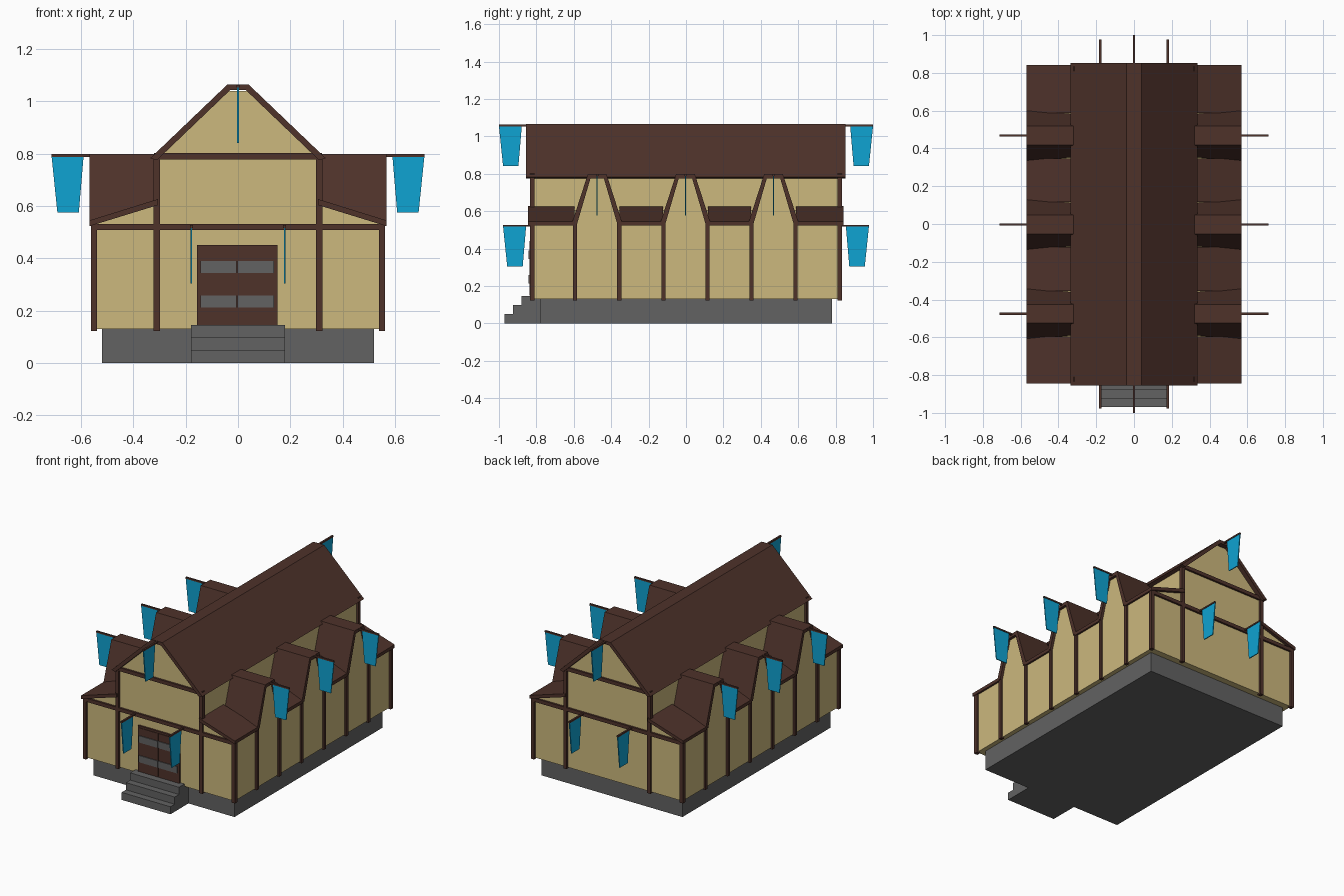
import bpy, bmesh

if "Cube" in bpy.data.objects:
    bpy.data.objects.remove(bpy.data.objects["Cube"])

def mat(name, rgb):
    m = bpy.data.materials.new(name)
    lin = [((c / 255 + 0.055) / 1.055) ** 2.4 for c in rgb]
    m.diffuse_color = (*lin, 1)
    m.use_nodes = True
    m.node_tree.nodes["Principled BSDF"].inputs["Base Color"].default_value = m.diffuse_color
    return m

CREAM = mat("cream plaster", (204, 184, 125))
BROWN = mat("dark brown timber", (78, 50, 42))
GREY = mat("grey stone", (98, 98, 98))
BLUE = mat("blue cloth", (15, 163, 210))

def prism(name, pts, a, b, axis, m):
    """Extrude a profile from a to b. axis 'y': points are (x, z); axis 'x': points are (y, z)."""
    def P(p, t):
        return (p[0], t, p[1]) if axis == 'y' else (t, p[0], p[1])
    bm = bmesh.new()
    A = [bm.verts.new(P(p, a)) for p in pts]
    B = [bm.verts.new(P(p, b)) for p in pts]
    bm.faces.new(A)
    bm.faces.new(B[::-1])
    n = len(pts)
    for i in range(n):
        j = (i + 1) % n
        bm.faces.new((A[i], B[i], B[j], A[j]))
    bmesh.ops.recalc_face_normals(bm, faces=bm.faces)
    me = bpy.data.meshes.new(name)
    bm.to_mesh(me)
    bm.free()
    me.materials.append(m)
    ob = bpy.data.objects.new(name, me)
    bpy.context.collection.objects.link(ob)
    return ob

def box(name, x0, x1, y0, y1, z0, z1, m):
    return prism(name, [(x0, z0), (x1, z0), (x1, z1), (x0, z1)], y0, y1, 'y', m)

def mir(half):
    """Close a half profile by mirroring it in its first coordinate."""
    return half + [(-u, v) for u, v in reversed(half)]

def arch(outer, inner):
    """Bent roof slab profile from half outlines running from eave to ridge."""
    full_out = mir(outer)
    full_in = mir(inner)
    return full_out + full_in[::-1]

# foundation and steps
box("foundation", -.52, .52, -.78, .78, 0, .135, GREY)
prism("front_steps", [(-.97, 0), (-.97, .05), (-.925, .05), (-.925, .098), (-.88, .098),
                      (-.88, .146), (-.76, .146), (-.76, 0)], -.18, .18, 'x', GREY)

# plastered hall with gable
prism("hall_walls", mir([(.55, .13), (.55, .53), (.31, .605), (.31, .785), (.035, 1.04)]),
      -.822, .822, 'y', CREAM)

# main roof
prism("main_roof", arch([(.335, .783), (.04, 1.065)], [(.31, .775), (.03, 1.043)]),
      -.855, .853, 'y', BROWN)

# end wall framing on front and back
for end, s in (("front", -1), ("back", 1)):
    y0, y1 = sorted((s * .81, s * .835))
    for x in (-.55, -.31, .31, .55):
        top = .785 if abs(x) < .4 else .53
        box(end + "_post", x - .012, x + .012, y0, y1, .122, top, BROWN)
    box(end + "_lower_beam", -.562, .562, y0, y1, .508, .532, BROWN)
    box(end + "_upper_beam", -.32, .32, y0, y1, .778, .802, BROWN)

# side aisles: lean-to roofs, dormers and posts
dormers = (-.475, -.003, .468)
edges = [-.845] + [c + d for c in dormers for d in (-.12, .12)] + [.842]
for side, s in (("left", -1), ("right", 1)):
    for a, b in zip(edges[::2], edges[1::2]):
        prism(side + "_aisle_roof", [(s * .568, .523), (s * .568, .545), (s * .305, .627),
                                     (s * .305, .604)], a, b, 'y', BROWN)
    for c in dormers:
        wall = mir([(.118, .5), (.118, .53), (.035, .78)])
        prism(side + "_dormer_wall", [(c + u, v) for u, v in wall], s * .29, s * .55, 'x', CREAM)
        roof = arch([(.135, .535), (.05, .798)], [(.108, .53), (.036, .775)])
        prism(side + "_dormer_roof", [(c + u, v) for u, v in roof], s * .315, s * .568, 'x', BROWN)
        for d in (-.118, .118):
            x0, x1 = sorted((s * .54, s * .562))
            box(side + "_post", x0, x1, c + d - .011, c + d + .011, .122, .545, BROWN)

# double door with metal bands
box("door_frame", -.156, .15, -.834, -.80, .14, .452, BROWN)
for side, x0, x1 in (("left", -.144, -.005), ("right", -.001, .138)):
    box(side + "_door_leaf", x0, x1, -.838, -.82, .15, .44, BROWN)
    for z in (.213, .345):
        box(side + "_door_band", x0, x1, -.843, -.83, z, z + .045, GREY)

# banners: a pole pointing outward with a tapered cloth hanging below
def banner(name, axis, s, inner, start, end, at, z):
    w = .006
    pole = [(s * inner, z - .005), (s * end, z - .005), (s * end, z + .005), (s * inner, z + .005)]
    cloth = [(s * start, z - .004), (s * end, z - .004), (s * (end - .022), z - .217),
             (s * (start + .018), z - .217)]
    # profile runs along the pole; extrusion is across it
    other = 'x' if axis == 'y' else 'y'
    prism(name + "_pole", pole, at - w, at + w, other, BROWN)
    prism(name + "_cloth", cloth, at - .003, at + .003, other, BLUE)

for s in (-1, 1):
    end = "front" if s < 0 else "back"
    banner(end + "_gable_banner", 'y', s, .82, .878, 1.0, 0, 1.058)
    for x in (-.178, .178):
        banner(end + "_wall_banner", 'y', s, .81, .855, .978, x, .522)
    for c in dormers:
        banner("side_banner", 'x', s, .54, .59, .712, c, .793)
